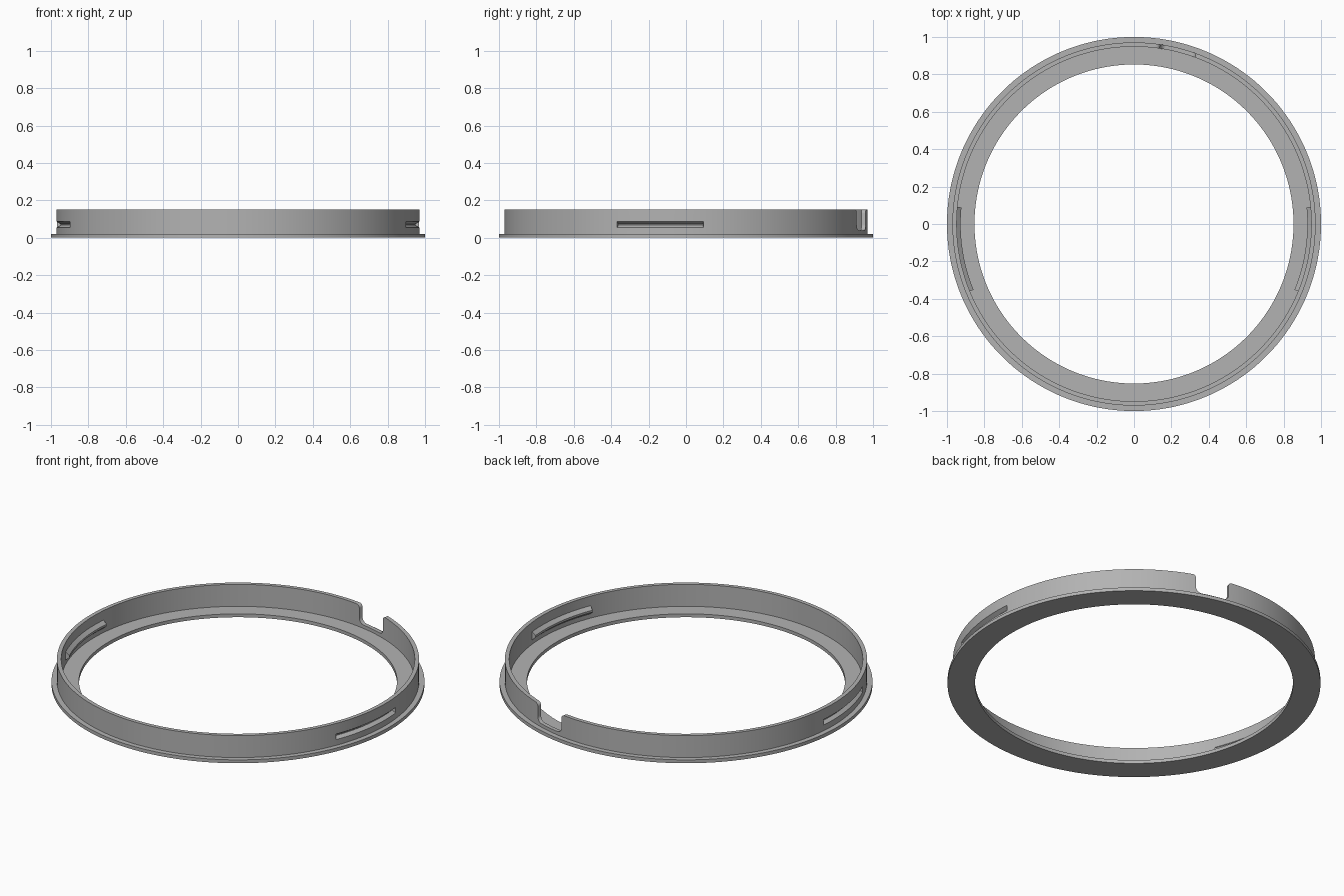
import bpy, bmesh, math
from mathutils import Matrix

if "Cube" in bpy.data.objects:
    bpy.data.objects.remove(bpy.data.objects["Cube"])

grey = bpy.data.materials.new("mid grey")
grey.diffuse_color = (0.45, 0.45, 0.45, 1)
grey.use_nodes = True
grey.node_tree.nodes["Principled BSDF"].inputs["Base Color"].default_value = grey.diffuse_color


def finish(name, bm):
    bmesh.ops.recalc_face_normals(bm, faces=bm.faces[:])
    mesh = bpy.data.meshes.new(name)
    bm.to_mesh(mesh)
    bm.free()
    mesh.materials.append(grey)
    ob = bpy.data.objects.new(name, mesh)
    bpy.context.collection.objects.link(ob)
    return ob


def sweep(name, profile, start=0, end=360, steps=180):
    """Revolve a closed (radius, z) profile about z, in degrees from +x."""
    bm = bmesh.new()
    full = end - start == 360
    rings = []
    for i in range(steps if full else steps + 1):
        a = math.radians(start + (end - start) * i / steps)
        rings.append([bm.verts.new((r * math.cos(a), r * math.sin(a), z)) for r, z in profile])
    n = len(profile)
    for i in range(steps):
        p, q = rings[i], rings[(i + 1) % len(rings)]
        for j in range(n):
            k = (j + 1) % n
            bm.faces.new((p[j], p[k], q[k], q[j]))
    if not full:
        bm.faces.new(rings[0])
        bm.faces.new(rings[-1])
    return finish(name, bm)


def boolean(target, tool, operation):
    mod = target.modifiers.new(tool.name, 'BOOLEAN')
    mod.operation, mod.solver, mod.object = operation, 'EXACT', tool
    bpy.context.view_layer.objects.active = target
    bpy.ops.object.modifier_apply(modifier=mod.name)
    bpy.data.objects.remove(tool)


def arc(cx, cz, r, a0, a1, steps=8):
    return [(cx + r * math.cos(math.radians(a0 + (a1 - a0) * i / steps)),
             cz + r * math.sin(math.radians(a0 + (a1 - a0) * i / steps))) for i in range(steps + 1)]


# Flat base flange and thin upright wall
flange = sweep("base_flange", [(0.853, 0), (1, 0), (1, 0.02), (0.853, 0.02)])
wall = sweep("upright_wall", [(0.948, 0.01), (0.971, 0.01), (0.971, 0.15), (0.948, 0.15)])

# Snap ridges: a bump inside with a matching groove outside, on both sides
for start, end in ((-22.3, 5.5), (174.5, 202.3)):
    bump = sweep("ridge", [(0.955, 0.046), (0.948, 0.046), (0.927, 0.064),
                           (0.927, 0.076), (0.948, 0.094), (0.955, 0.094)], start, end, 28)
    boolean(wall, bump, 'UNION')
    groove = sweep("groove", [(0.99, 0.054), (0.971, 0.054), (0.95, 0.067),
                              (0.95, 0.073), (0.971, 0.087), (0.99, 0.087)], start, end, 28)
    boolean(wall, groove, 'DIFFERENCE')

# Rounded notch in the rear of the wall
half, floor, low, top = 0.097, 0.04, 0.032, 0.02
right = (arc(half - low, floor + low, low, -90, 0)
         + arc(half + top, 0.15 - top, top, 180, 90) + [(half + top, 0.2)])
outline = right + [(-x, z) for x, z in reversed(right)]
bm = bmesh.new()
front = [bm.verts.new((x, 0.85, z)) for x, z in outline]
back = [bm.verts.new((x, 1.05, z)) for x, z in outline]
bm.faces.new(front)
bm.faces.new(back)
for i in range(len(outline)):
    j = (i + 1) % len(outline)
    bm.faces.new((front[i], front[j], back[j], back[i]))
bm.transform(Matrix.Rotation(math.radians(-14.2), 4, 'Z'))
boolean(wall, finish("notch", bm), 'DIFFERENCE')

# Smooth curved faces, keep crisp edges
for ob in (flange, wall):
    bpy.ops.object.select_all(action='DESELECT')
    ob.select_set(True)
    bpy.context.view_layer.objects.active = ob
    bpy.ops.object.shade_smooth_by_angle(angle=math.radians(25))
